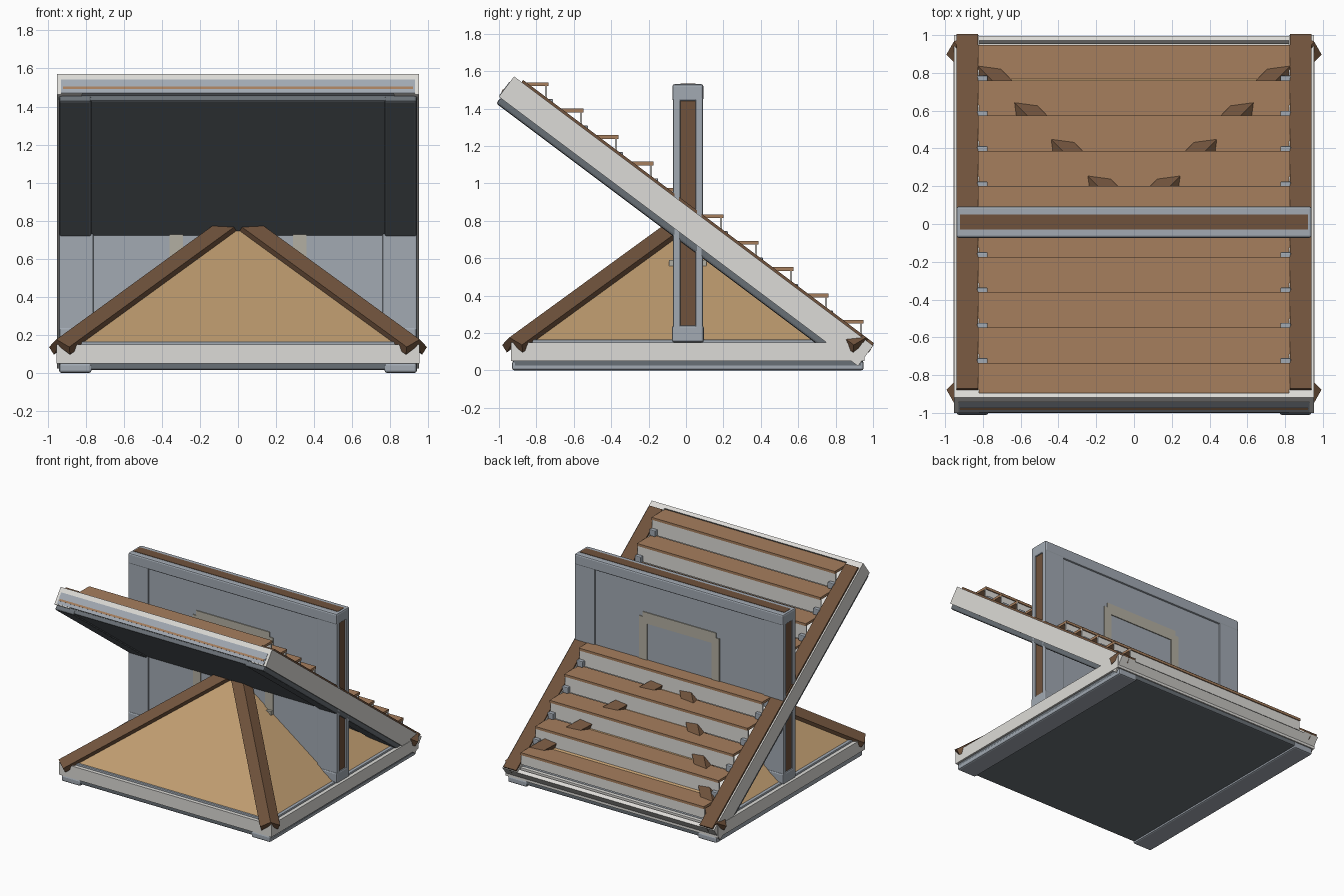
import bpy, bmesh, math
from mathutils import Vector, Matrix

if "Cube" in bpy.data.objects:
    bpy.data.objects.remove(bpy.data.objects["Cube"])

CY = 0.01  # common centre of floor, wall and roof


def mat(name, rgb):
    m = bpy.data.materials.new(name)
    m.diffuse_color = (*rgb, 1)
    m.use_nodes = True
    m.node_tree.nodes["Principled BSDF"].inputs["Base Color"].default_value = m.diffuse_color
    return m


GREY = mat("blue_grey", (0.36, 0.40, 0.45))
DARK = mat("dark_grey", (0.14, 0.16, 0.18))
WHITE = mat("off_white", (0.72, 0.71, 0.68))
BEIGE = mat("beige", (0.45, 0.43, 0.36))
TAN = mat("tan", (0.52, 0.33, 0.16))
TREAD = mat("tread_wood", (0.38, 0.21, 0.11))
BROWN = mat("dark_wood", (0.16, 0.085, 0.045))


def finish(bm, name, material, matrix=None):
    bmesh.ops.recalc_face_normals(bm, faces=bm.faces)
    me = bpy.data.meshes.new(name)
    bm.to_mesh(me)
    bm.free()
    me.materials.append(material)
    ob = bpy.data.objects.new(name, me)
    bpy.context.collection.objects.link(ob)
    if matrix:
        ob.matrix_world = matrix
    return ob


def box(name, x, y, z, material, bevel=0, matrix=None):
    """Box from (min, max) ranges, optionally bevelled and placed by a matrix."""
    bm = bmesh.new()
    bmesh.ops.create_cube(bm, size=1)
    for v in bm.verts:
        for i, (a, b) in enumerate((x, y, z)):
            v.co[i] = (a + b) / 2 + v.co[i] * (b - a)
    ob = finish(bm, name, material, matrix)
    if bevel:
        m = ob.modifiers.new("bevel", 'BEVEL')
        m.width, m.segments = bevel, 2
    return ob


def pair(name, x, y, z, material, bevel=0, matrix=None):
    """The same box on the right and left."""
    box(name + "_right", x, y, z, material, bevel, matrix)
    box(name + "_left", (-x[1], -x[0]), y, z, material, bevel, matrix)


def cy(h):
    return (CY - h, CY + h)


# Floor
box("floor_underside", (-0.94, 0.94), cy(0.935), (0.015, 0.06), DARK, 0.01)
pair("floor_runner", (0.77, 0.94), cy(0.94), (0, 0.05), GREY, 0.012)
box("floor_band", (-0.955, 0.955), cy(0.945), (0.05, 0.15), WHITE)
box("floor_top", (-0.925, 0.925), cy(0.915), (0.14, 0.165), GREY, 0.006)

# Wall
box("wall_core", (-0.93, 0.93), cy(0.043), (0.16, 1.5), BROWN)
for s, side in ((-1, "front"), (1, "back")):
    a, b, c = CY + s * 0.04, CY + s * 0.07, CY + s * 0.08
    box("wall_panel_" + side, (-0.93, 0.93), sorted((a, b)), (0.16, 1.5), GREY)
    pair("wall_post_" + side, (0.76, 0.94), sorted((a, c)), (0.2, 1.46), GREY, 0.008)
    d = sorted((a, CY + s * 0.077))
    pair("frame_leg_" + side, (0.29, 0.36), d, (0.55, 1.18), BEIGE)
    box("frame_top_" + side, (-0.33, 0.33), d, (1.13, 1.22), BEIGE)
    box("frame_sill_" + side, (-0.36, 0.36), sorted((a, CY + s * 0.1)), (0.55, 0.59), BEIGE)
box("wall_bottom_cap", (-0.94, 0.94), cy(0.085), (0.15, 0.24), GREY, 0.012)
box("wall_top_cap", (-0.94, 0.94), cy(0.083), (1.44, 1.53), GREY, 0.012)
box("wall_top_strip", (-0.92, 0.92), cy(0.04), (1.5, 1.533), BROWN)

# Pyramid roof
BASE, ZB, APEX = 0.9, 0.165, 0.82
bm = bmesh.new()
ring = [bm.verts.new((sx * BASE, sy * BASE + CY, ZB))
        for sx, sy in ((-1, -1), (1, -1), (1, 1), (-1, 1))]
tip = bm.verts.new((0, CY, APEX))
bm.faces.new(ring)
for i in range(4):
    bm.faces.new((ring[i], ring[(i + 1) % 4], tip))
finish(bm, "roof_faces", TAN)

# Roof hip beams: a bent-strip cross-section along each hip
profile = [(0, 0.045), (0.075, 0.0), (0.06, -0.045), (0, 0.005), (-0.06, -0.045), (-0.075, 0.0)]
slope = (APEX - ZB) / BASE
for i, (sx, sy) in enumerate(((-1, -1), (1, -1), (1, 1), (-1, 1))):
    p0 = Vector((0.015 * sx, 0.015 * sy + CY, APEX - 0.015 * slope))
    p1 = Vector((0.94 * sx, 0.94 * sy + CY, APEX - 0.94 * slope))
    along = (p1 - p0).normalized()
    across = along.cross(Vector((0, 0, 1))).normalized()
    up = across.cross(along)
    bm = bmesh.new()
    loops = [[bm.verts.new(p + across * a + up * b) for a, b in profile] for p in (p0, p1)]
    n = len(profile)
    for k in range(n):
        bm.faces.new((loops[0][k], loops[0][(k + 1) % n], loops[1][(k + 1) % n], loops[1][k]))
    for lp in loops:  # end caps as two halves
        bm.faces.new((lp[0], lp[1], lp[2], lp[3]))
        bm.faces.new((lp[0], lp[3], lp[4], lp[5]))
    finish(bm, f"roof_beam_{i + 1}", BROWN)

# Sloped stair base: modelled flat, then tilted
TILT = Matrix.Translation((0, 0, 0.797)) @ Matrix.Rotation(-math.atan(0.75), 4, 'X')
pair("stair_stringer", (0.82, 0.952), (-1.2, 1.2), (-0.068, 0.068), WHITE, 0, TILT)
box("stair_deck", (-0.83, 0.83), (-1.18, 1.18), (-0.068, 0.01), WHITE, 0, TILT)
box("stair_top_beam", (-0.83, 0.83), (-1.2, -1.17), (0.03, 0.068), WHITE, 0, TILT)
box("stair_top_end", (-0.93, 0.93), (-1.203, -1.17), (-0.06, 0.03), GREY, 0, TILT)
box("stair_top_end_strip", (-0.92, 0.92), (-1.206, -1.17), (-0.035, -0.02), TREAD, 0, TILT)
box("stair_bottom_beam", (-0.83, 0.83), (1.17, 1.2), (-0.068, 0.06), WHITE, 0, TILT)
box("stair_underside", (-0.94, 0.94), (-1.185, 1.17), (-0.095, -0.06), DARK, 0.008, TILT)
pair("stair_runner", (0.77, 0.94), (-1.19, 1.17), (-0.105, -0.065), DARK, 0.012, TILT)
pair("stair_trim", (0.825, 0.94), (-1.15, 1.195), (0.06, 0.082), BROWN, 0, TILT)

# Steps
for i in range(10):
    nose, top = -0.735 + 0.187 * i, 1.54 - 0.1412 * i
    box(f"tread_{i + 1}", (-0.825, 0.825), (nose - 0.19, nose), (top - 0.02, top), TREAD)
    drop = 0.141 if i < 9 else 0.1
    box(f"riser_{i + 1}", (-0.825, 0.825), (nose - 0.018, nose - 0.008),
        (top - drop, top - 0.01), WHITE)
    if i < 9:
        pair(f"step_bracket_{i + 1}", (0.775, 0.83), (nose - 0.01, nose + 0.025),
             (top - 0.14, top - 0.09), GREY, 0.006)
